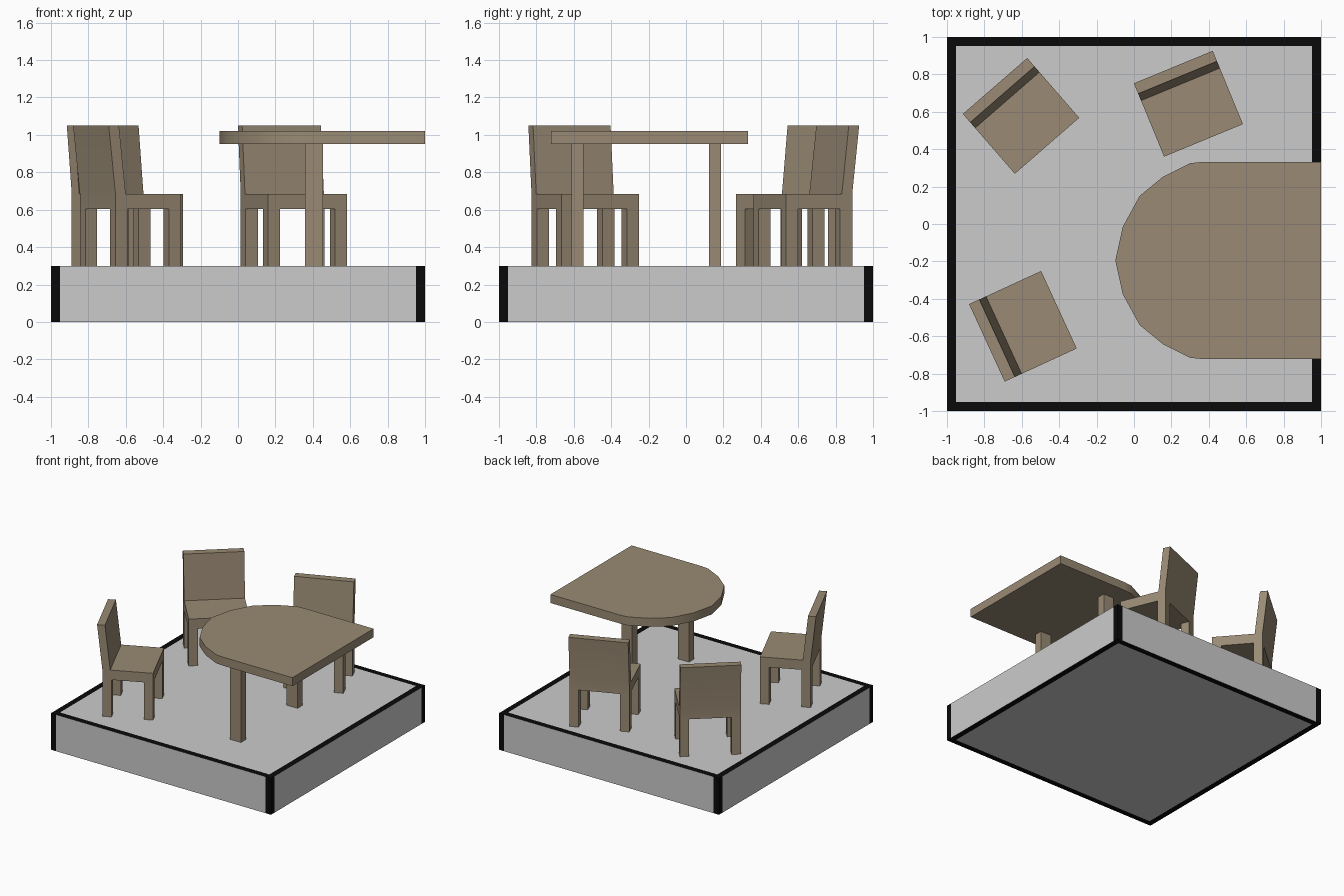
import bpy, bmesh, math
from mathutils import Matrix, Vector

if "Cube" in bpy.data.objects:
    bpy.data.objects.remove(bpy.data.objects["Cube"])


def material(name, rgb):
    m = bpy.data.materials.new(name)
    m.diffuse_color = (*rgb, 1)
    m.use_nodes = True
    m.node_tree.nodes["Principled BSDF"].inputs["Base Color"].default_value = m.diffuse_color
    return m


wood = material("tan wood", (0.32, 0.255, 0.175))
grey = material("light grey", (0.60, 0.60, 0.60))
black = material("black", (0.003, 0.003, 0.003))


def finish(bm, name, mats, smooth=False):
    bmesh.ops.recalc_face_normals(bm, faces=bm.faces)
    me = bpy.data.meshes.new(name)
    bm.to_mesh(me)
    bm.free()
    for m in mats:
        me.materials.append(m)
    ob = bpy.data.objects.new(name, me)
    bpy.context.collection.objects.link(ob)
    if smooth:
        bpy.ops.object.select_all(action='DESELECT')
        ob.select_set(True)
        bpy.context.view_layer.objects.active = ob
        bpy.ops.object.shade_smooth_by_angle(angle=math.radians(30))
    return ob


def box(name, lo, hi, mat):
    bm = bmesh.new()
    bmesh.ops.create_cube(bm, size=1)
    for v in bm.verts:
        v.co = Vector([(a + b) / 2 + c * (b - a) for a, b, c in zip(lo, hi, v.co)])
    return finish(bm, name, [mat])


def extrude(name, points, offset, mat):
    bm = bmesh.new()
    f = bm.faces.new([bm.verts.new(p) for p in points])
    r = bmesh.ops.extrude_face_region(bm, geom=[f], use_keep_orig=True)
    new = [g for g in r["geom"] if isinstance(g, bmesh.types.BMVert)]
    bmesh.ops.translate(bm, verts=new, vec=offset)
    return finish(bm, name, [mat], smooth=True)


# Floor slab: box cut near its sides, border strips and corners black
bm = bmesh.new()
bmesh.ops.create_cube(bm, size=2)
for v in bm.verts:
    v.co.z = 0.3 if v.co.z > 0 else 0
for axis in (0, 1):
    for s in (-0.952, 0.952):
        p, n = Vector(), Vector()
        p[axis], n[axis] = s, 1
        bmesh.ops.bisect_plane(bm, geom=bm.verts[:] + bm.edges[:] + bm.faces[:],
                               plane_co=p, plane_no=n)
bm.normal_update()
for f in bm.faces:
    c = f.calc_center_median()
    outer = (abs(c.x) > 0.952) + (abs(c.y) > 0.952)
    f.material_index = int(outer >= (1 if abs(f.normal.z) > 0.5 else 2))
finish(bm, "floor_slab", [grey, black])

# Table top: half-round end, straight end at the slab edge
half = [(-0.06, 0.18), (0.03, 0.345), (0.155, 0.448), (0.30, 0.52), (0.365, 0.527), (1, 0.527)]
outline = [(x, -y) for x, y in reversed(half)] + [(-0.10, 0)] + half
extrude("table_top", [(x, y - 0.195, 0.95) for x, y in outline], (0, 0, 0.07), wood)

# Table legs
for y in (-0.58, 0.155):
    box("table_leg", (0.357, y - 0.033, 0.3), (0.455, y + 0.033, 0.95), wood)

# Chairs: seat and leaning back from one side profile, four square legs
W = 0.228
profile = [(-0.172, 0.605), (0.212, 0.605), (0.212, 0.685), (-0.112, 0.685),
           (-0.152, 1.05), (-0.212, 1.05), (-0.172, 0.685)]
for cx, cy, angle in ((-0.604, 0.578, -49), (0.291, 0.643, -67.6), (-0.594, -0.547, 24.7)):
    parts = [extrude("chair_seat_and_back", [(x, -W, z) for x, z in profile],
                     (0, 2 * W, 0), wood)]
    for x in (-0.172, 0.142):
        for y in (-W, W - 0.07):
            parts.append(box("chair_leg", (x, y, 0.3), (x + 0.07, y + 0.07, 0.605), wood))
    for ob in parts:
        ob.matrix_world = (Matrix.Translation((cx, cy, 0))
                           @ Matrix.Rotation(math.radians(angle), 4, 'Z'))
